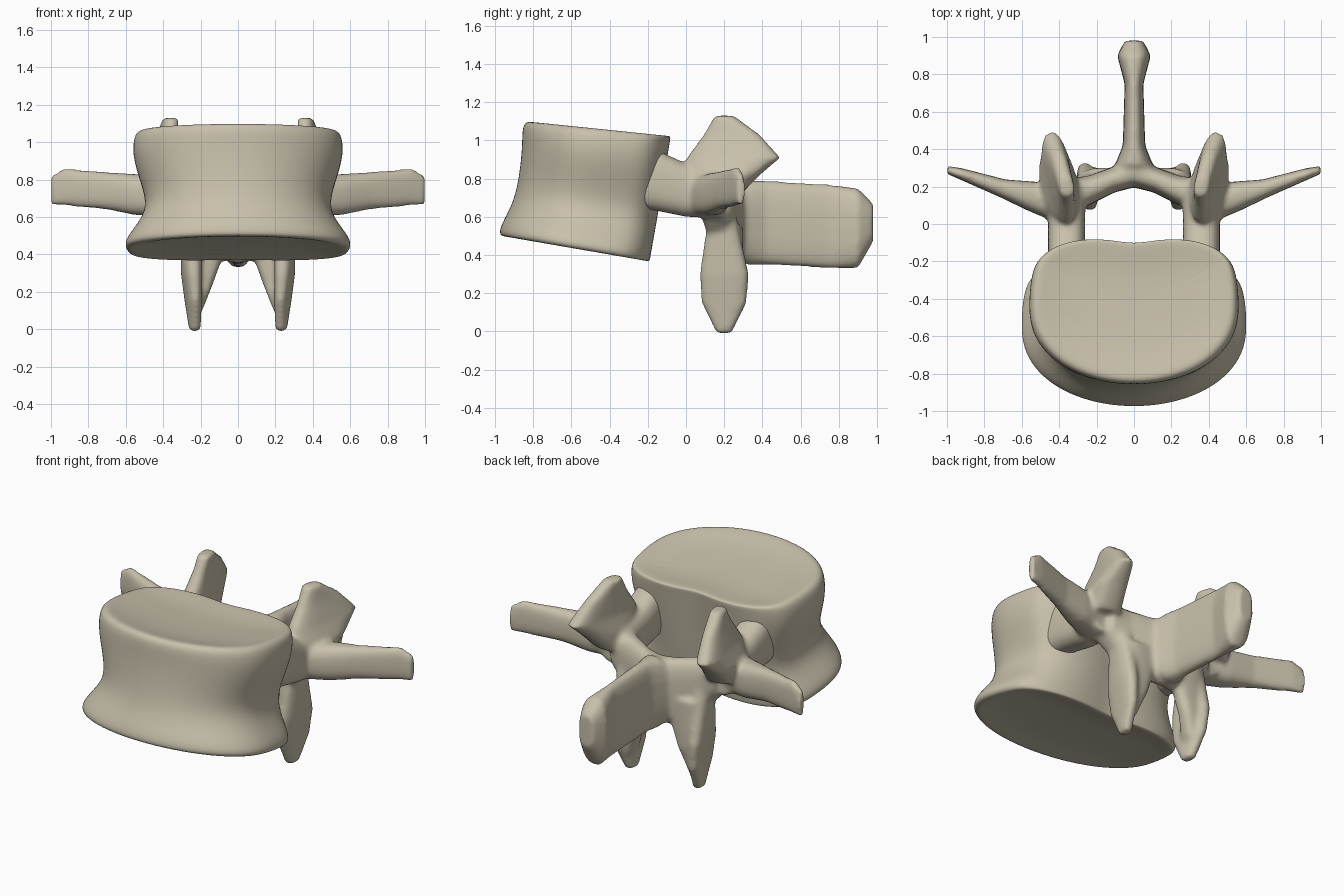
import bpy, bmesh
from math import sin, cos, tau, copysign
from mathutils import Vector

cube = bpy.data.objects.get("Cube")
if cube:
    bpy.data.objects.remove(cube)

bone = bpy.data.materials.new("bone_beige")
bone.use_nodes = True
bone_colour = (0.58, 0.53, 0.41, 1)
bone.diffuse_color = bone_colour
bone.node_tree.nodes["Principled BSDF"].inputs["Base Color"].default_value = bone_colour


def mix(low, high, t):
    return low + (high - low) * t


def soft_power(value, power):
    return copysign(abs(value) ** power, value)


def skin(bm, rings):
    """Join rings of points into a closed, capped solid."""
    loops = [[bm.verts.new(point) for point in ring] for ring in rings]
    count = len(loops[0])
    for low, high in zip(loops, loops[1:]):
        for i in range(count):
            j = (i + 1) % count
            bm.faces.new((low[i], low[j], high[j], high[i]))
    caps = [bm.faces.new(loops[0][::-1]), bm.faces.new(loops[-1])]
    bmesh.ops.recalc_face_normals(bm, faces=bm.faces)
    return caps


def finish(bm, name):
    mesh = bpy.data.meshes.new(name)
    bm.to_mesh(mesh)
    bm.free()
    mesh.materials.append(bone)
    for face in mesh.polygons:
        face.use_smooth = True
    obj = bpy.data.objects.new(name, mesh)
    bpy.context.scene.collection.objects.link(obj)
    return obj


def loft(bm, u, v, stations, side=1, count=20, power=0.75):
    """Rounded-box sections: centre x, y, z, then half sizes along u and v."""
    u, v = Vector(u).normalized(), Vector(v).normalized()
    rings = []
    for x, y, z, size_u, size_v in stations:
        ring = []
        for i in range(count):
            angle = tau * i / count
            point = Vector((x, y, z))
            point += u * size_u * soft_power(cos(angle), power)
            point += v * size_v * soft_power(sin(angle), power)
            ring.append((point.x * side, point.y, point.z))
        rings.append(ring)
    skin(bm, rings)


def body_ring(height, width, front, count=28):
    """Kidney outline: round at the front, squarer and notched at the back."""
    back = mix(-0.16, -0.05, height)
    ring = []
    for i in range(count):
        angle = tau * i / count
        across, along = sin(angle), -cos(angle)
        if along < 0:
            depth = 0.52 * (1 - abs(along) ** 0.9)
        else:
            depth = 0.52 + along ** 0.5 / 2 - 0.09 * (1 - abs(across)) ** 2
        z = mix(mix(0.5, 1.1, height), mix(0.36, 1.02, height), depth)
        ring.append((across * width, mix(front, back, depth), z))
    return ring


# Vertebral body levels: relative height, half width, front y
levels = [(1, 0.53, -0.83), (0.97, 0.56, -0.86), (0.8, 0.57, -0.86), (0.6, 0.53, -0.87),
          (0.4, 0.49, -0.89), (0.25, 0.52, -0.92), (0.1, 0.6, -0.97), (0.03, 0.61, -0.98),
          (0, 0.59, -0.97)]
bm = bmesh.new()
caps = skin(bm, [body_ring(*level) for level in levels])
# dished end plates
bmesh.ops.inset_individual(bm, faces=caps, thickness=0.03, depth=0)
bmesh.ops.inset_individual(bm, faces=caps, thickness=0.15, depth=-0.03)
body = finish(bm, "vertebral_body")
rounding = body.modifiers.new("round", "SUBSURF")
rounding.levels = rounding.render_levels = 2

# Neural arch: paired processes
X, Y, Z = (1, 0, 0), (0, 1, 0), (0, 0, 1)
bm = bmesh.new()
for side in (1, -1):
    # pedicle, buried in the body wall at its front end
    loft(bm, X, Z, [(0.37, -0.4, 0.8, 0.08, 0.13), (0.36, -0.15, 0.79, 0.1, 0.16),
                    (0.36, 0, 0.74, 0.1, 0.14), (0.36, 0.2, 0.71, 0.1, 0.12)], side)
    # transverse process
    loft(bm, (-0.3, 1, 0), Z, [(0.38, 0.1, 0.71, 0.1, 0.11), (0.55, 0.15, 0.72, 0.08, 0.11),
                               (0.7, 0.19, 0.74, 0.05, 0.1), (0.93, 0.27, 0.76, 0.03, 0.1),
                               (1, 0.29, 0.74, 0.02, 0.08)], side)
    # superior articular process
    loft(bm, (0.2, 1, 0), (1, -0.2, 0),
         [(0.38, 0.15, 0.7, 0.12, 0.1), (0.4, 0.2, 0.82, 0.19, 0.1),
          (0.4, 0.25, 0.91, 0.25, 0.07), (0.38, 0.24, 1.03, 0.15, 0.05),
          (0.36, 0.2, 1.13, 0.05, 0.04)], side)
    # lamina
    loft(bm, Y, Z, [(0.36, 0.15, 0.7, 0.09, 0.12), (0.24, 0.18, 0.62, 0.08, 0.17),
                    (0.1, 0.24, 0.57, 0.07, 0.2), (-0.02, 0.28, 0.56, 0.08, 0.21)], side)
    # web from lamina down to the inferior process
    loft(bm, X, Y, [(0.15, 0.25, 0.55, 0.13, 0.05), (0.2, 0.25, 0.25, 0.07, 0.05),
                    (0.22, 0.22, 0.1, 0.03, 0.05)], side)
    # inferior articular process
    loft(bm, (0.15, 1, 0), (1, -0.15, 0),
         [(0.25, 0.19, 0.62, 0.07, 0.06), (0.25, 0.2, 0.3, 0.13, 0.05),
          (0.24, 0.2, 0.15, 0.12, 0.04), (0.23, 0.2, -0.01, 0.04, 0.03)], side)

# Spinous process
loft(bm, X, Z, [(0, 0.25, 0.58, 0.15, 0.16), (0, 0.32, 0.57, 0.1, 0.22),
                (0, 0.42, 0.57, 0.06, 0.22), (0, 0.75, 0.55, 0.05, 0.22),
                (0, 0.9, 0.54, 0.09, 0.21), (0, 0.98, 0.57, 0.05, 0.1)])
arch = finish(bm, "neural_arch")

# Blend the processes into one smooth bone
fuse = arch.modifiers.new("fuse", "REMESH")
fuse.mode = "VOXEL"
fuse.voxel_size = 0.014
fuse.use_smooth_shade = True
soften = arch.modifiers.new("soften", "SMOOTH")
soften.factor = 0.5
soften.iterations = 8
